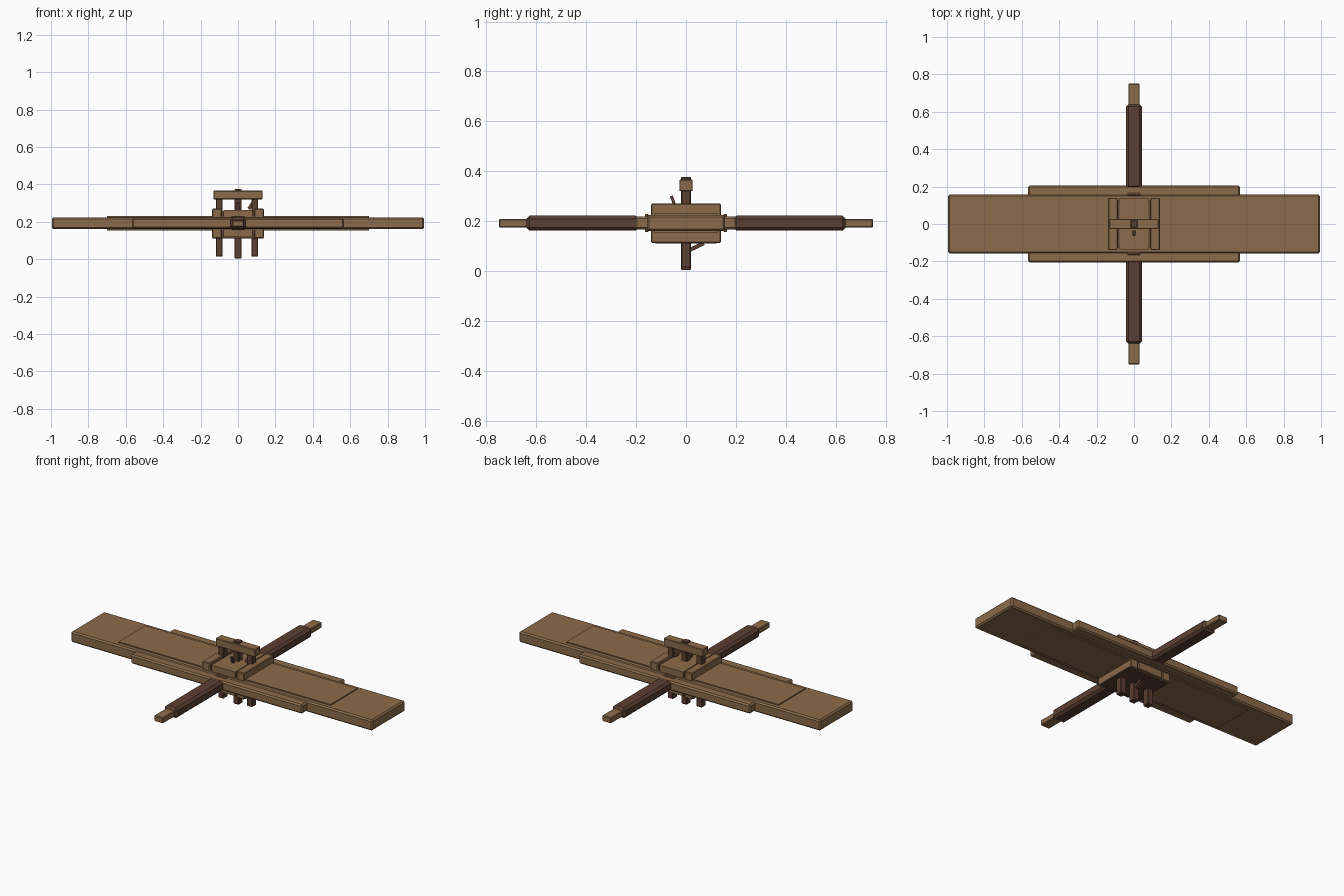
import bpy

if "Cube" in bpy.data.objects:
    bpy.data.objects.remove(bpy.data.objects["Cube"], do_unlink=True)


def material(name, colour):
    m = bpy.data.materials.new(name)
    m.use_nodes = True
    m.diffuse_color = colour
    m.node_tree.nodes["Principled BSDF"].inputs["Base Color"].default_value = colour
    return m


TAN = material("light wood", (0.258, 0.147, 0.069, 1))
DARK = material("dark wood", (0.107, 0.051, 0.033, 1))


def box(name, mat, x, y, z, bevel=0.0, tilt=(0, 0, 0)):
    """Box spanning the given (low, high) ranges, with optional chamfer."""
    spans = (x, y, z)
    bpy.ops.mesh.primitive_cube_add(size=1, location=[sum(s) / 2 for s in spans])
    ob = bpy.context.object
    ob.name = name
    ob.scale = [s[1] - s[0] for s in spans]
    bpy.ops.object.transform_apply(location=False, rotation=False, scale=True)
    ob.rotation_euler = tilt
    ob.data.materials.append(mat)
    if bevel:
        mod = ob.modifiers.new("chamfer", "BEVEL")
        mod.width = bevel
        mod.segments = 1
    return ob


def mid(half, centre=0.0):
    return (centre - half, centre + half)


# Long plank with a thin raised panel on both faces
box("plank", TAN, mid(0.995), mid(0.157), (0.16, 0.224), 0.008)
box("plank_panel", TAN, mid(0.70), mid(0.127), (0.154, 0.23))

# Edge rails and the handles leaving them front and back
for side, label in ((-1, "front"), (1, "back")):
    def along(a, b):
        return tuple(sorted((side * a, side * b)))
    box(label + "_edge_rail", TAN, mid(0.567), along(0.14, 0.205), (0.165, 0.219), 0.008)
    box(label + "_collar", TAN, mid(0.036), along(0.15, 0.165), (0.156, 0.229), 0.004)
    box(label + "_handle", DARK, mid(0.043), along(0.19, 0.64), (0.161, 0.222), 0.013)
    box(label + "_handle_tip", TAN, mid(0.03), along(0.62, 0.75), (0.174, 0.208), 0.004)

# Clamp blocks above and below the plank
for label, low, high in (("upper", 0.222, 0.262), ("lower", 0.118, 0.162)):
    box(label + "_clamp_core", DARK, mid(0.125), mid(0.125), (low, high - 0.008))
    box(label + "_clamp_panel", TAN, mid(0.078), mid(0.14), (low, high))
    for s, side in ((-1, "right"), (1, "left")):
        box(f"{label}_{side}_clamp_rail", TAN, mid(0.025, s * 0.113), mid(0.14),
            (low - 0.006, high + 0.008), 0.004)
box("lower_clamp_skid", DARK, mid(0.136), mid(0.122), (0.11, 0.13))

# Three posts through the clamp, the middle one longest
for label, x, low, high in (("right", -0.1, 0.013, 0.33), ("middle", 0, 0.003, 0.376),
                            ("left", 0.09, 0.013, 0.33)):
    box(label + "_post", DARK, mid(0.018, x), mid(0.02), (low, high), 0.003)

# Cross bar, slanted braces and small lever
box("cross_bar", TAN, mid(0.13), mid(0.027), (0.32, 0.366), 0.003)
box("upper_brace", DARK, mid(0.009, 0.075), mid(0.01), (0.263, 0.323), 0, (0, 0.6, 0))
box("lower_brace", DARK, mid(0.012), (0.005, 0.075), (0.088, 0.104), 0, (0.45, 0, 0))
box("lever", DARK, mid(0.007), mid(0.006, -0.05), (0.25, 0.302), 0, (0.35, 0, 0))
